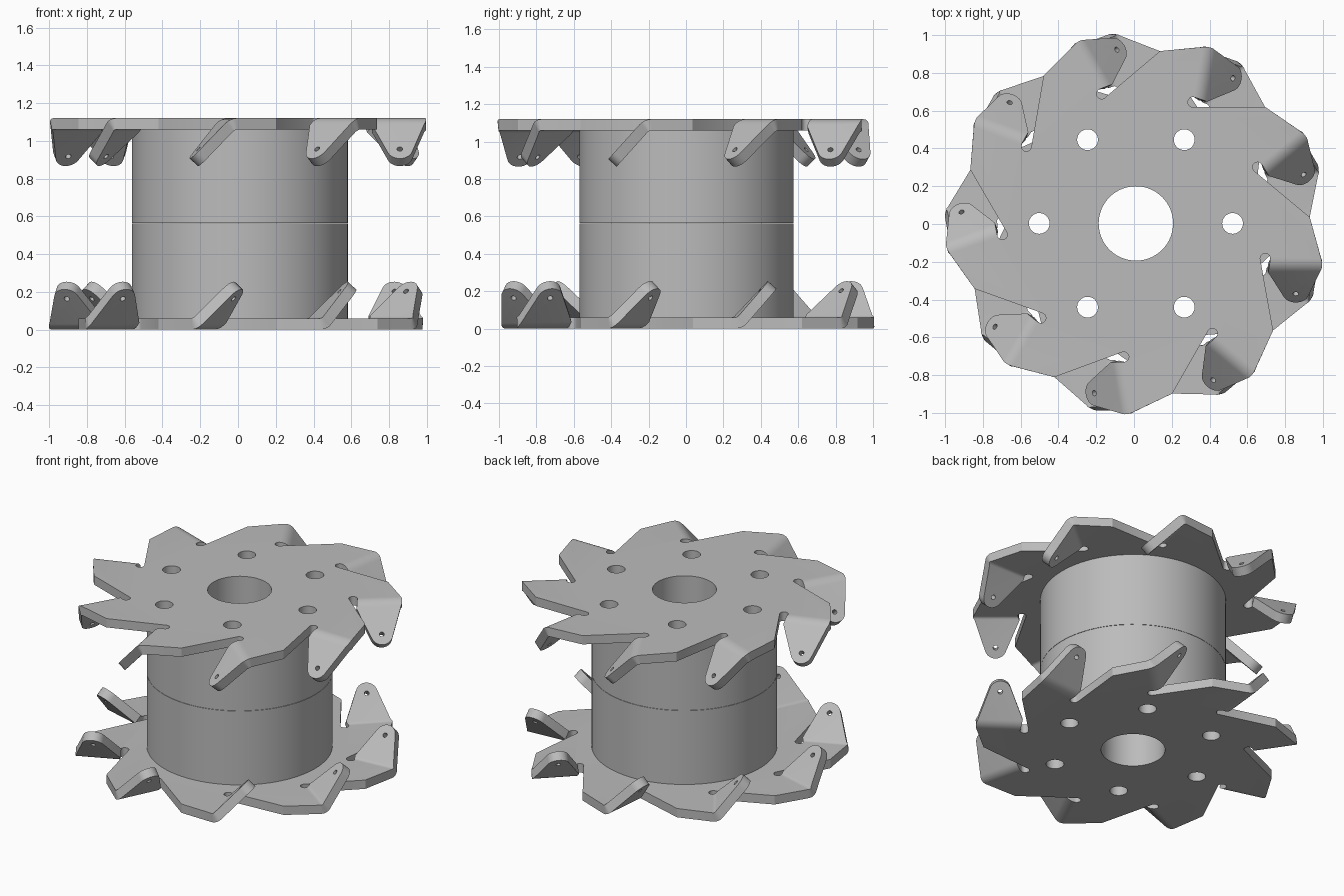
import bpy, bmesh, math
from math import sin, cos, radians, pi
from mathutils import Matrix, Vector

cube = bpy.data.objects.get("Cube")
if cube:
    bpy.data.objects.remove(cube)

TEETH = 9
MID = 0.56            # half of the full height
THICK = 0.06
AXIS = Vector((0.01, 0.003, MID))
BEND_X, BEND_R, BEND_A = 0.186, 0.09, radians(48)
BEND_LEN = BEND_R * BEND_A
TIP, TIP_R = (0.441, 0.847), 0.068

steel = bpy.data.materials.new("grey_steel")
steel.use_nodes = True
grey = (0.5, 0.5, 0.5, 1)
steel.diffuse_color = grey
steel.node_tree.nodes["Principled BSDF"].inputs["Base Color"].default_value = grey


def make_object(name, bm):
    mesh = bpy.data.meshes.new(name)
    bm.to_mesh(mesh)
    bm.free()
    mesh.materials.append(steel)
    obj = bpy.data.objects.new(name, mesh)
    bpy.context.collection.objects.link(obj)
    return obj


def activate(obj):
    bpy.ops.object.select_all(action='DESELECT')
    obj.select_set(True)
    bpy.context.view_layer.objects.active = obj


def cut(obj, cutter):
    mod = obj.modifiers.new("holes", 'BOOLEAN')
    mod.operation, mod.solver, mod.object = 'DIFFERENCE', 'EXACT', cutter
    activate(obj)
    bpy.ops.object.modifier_apply(modifier=mod.name)


def add_cylinder(bm, radius, depth, matrix, sides):
    bmesh.ops.create_cone(bm, cap_ends=True, segments=sides, radius1=radius,
                          radius2=radius, depth=depth, matrix=matrix)


def turn(i):
    return Matrix.Rotation(-2 * pi * i / TEETH, 4, 'Z')


def fold(x, y):
    """Wrap a flat point over the bend line."""
    s = max(x - BEND_X, 0)
    a = min(s / BEND_R, BEND_A)
    rest = max(s - BEND_LEN, 0)
    return Vector((min(x, BEND_X) + BEND_R * sin(a) + rest * cos(BEND_A), y,
                   MID - BEND_R * (1 - cos(a)) - rest * sin(BEND_A)))


def arc(centre, radius, start, end, steps):
    angles = [radians(start + (end - start) * k / steps) for k in range(steps + 1)]
    return [(centre[0] + radius * cos(a), centre[1] + radius * sin(a)) for a in angles]


def blade_plate(name):
    bm = bmesh.new()
    # flat hub outline: outer edge, bend line, relief slot
    tooth = [(-0.033, 0.921), (BEND_X, 0.981), (BEND_X, 0.712)]
    tooth += arc((BEND_X, 0.685), 0.027, 90, 270, 8)[1:]
    hub = [bm.verts.new(turn(i) @ Vector((x, y, MID)))
           for i in range(TEETH) for x, y in tooth]
    bm.faces.new(hub[::-1])
    # bent cutting flap on each tooth
    steps = 6
    lower = [(BEND_X + BEND_LEN * k / steps, 0.712 - 0.01 * k / steps) for k in range(steps + 1)]
    upper = [(x, y) for (x, _), y in zip(lower, (0.981, 0.984, 0.986, 0.986, 0.985, 0.982, 0.977))]
    tip = [(0.27, 0.70)] + arc(TIP, TIP_R, -67, 72, 12)
    for i in range(TEETH):
        def place(points):
            return [bm.verts.new(turn(i) @ fold(*p)) for p in points]
        low, up = place(lower), place(upper)
        for k in range(steps):
            bm.faces.new((low[k], low[k + 1], up[k + 1], up[k]))
        bm.faces.new([low[-1]] + place(tip) + [up[-1]])
    bmesh.ops.remove_doubles(bm, verts=bm.verts[:], dist=0.0005)
    plate = make_object(name, bm)
    solid = plate.modifiers.new("thickness", 'SOLIDIFY')
    solid.thickness, solid.offset, solid.use_even_offset = THICK, -1, True
    activate(plate)
    bpy.ops.object.modifier_apply(modifier=solid.name)
    # small hole through each flap tip
    pins = bmesh.new()
    for i in range(TEETH):
        m = turn(i) @ Matrix.Translation(fold(*TIP)) @ Matrix.Rotation(BEND_A, 4, 'Y')
        add_cylinder(pins, 0.015, 0.2, m, 16)
    cutter = make_object("flap_hole_cutter", pins)
    cut(plate, cutter)
    bpy.data.objects.remove(cutter)
    return plate


def drum_half(name, z0, z1):
    bm = bmesh.new()
    add_cylinder(bm, 0.572, z1 - z0, Matrix.Translation((0, 0, (z0 + z1) / 2 - MID)), 96)
    obj = make_object(name, bm)
    obj.location = AXIS
    return obj


# two identical plates, the lower one flipped over
top_plate = blade_plate("top_blade_plate")
top_plate.location = AXIS
top_plate.rotation_euler = (0, 0, radians(-10))
bottom_plate = blade_plate("bottom_blade_plate")
bottom_plate.location = AXIS
bottom_plate.rotation_euler = (pi, 0, radians(14.2))

# drum in two halves
seam = 0.563
parts = [top_plate, bottom_plate,
         drum_half("lower_drum", THICK, seam - 0.001),
         drum_half("upper_drum", seam + 0.001, 2 * MID - THICK)]

# centre bore and six bolt holes through everything
bores = bmesh.new()
add_cylinder(bores, 0.197, 2, Matrix.Identity(4), 64)
for i in range(6):
    m = Matrix.Rotation(i * pi / 3, 4, 'Z') @ Matrix.Translation((0.512, 0, 0))
    add_cylinder(bores, 0.055, 2, m, 32)
bore_cutter = make_object("bore_cutter", bores)
bore_cutter.location = AXIS
bpy.context.view_layer.update()
for part in parts:
    cut(part, bore_cutter)
    activate(part)
    bpy.ops.object.shade_smooth_by_angle(angle=radians(25))
bpy.data.objects.remove(bore_cutter)
